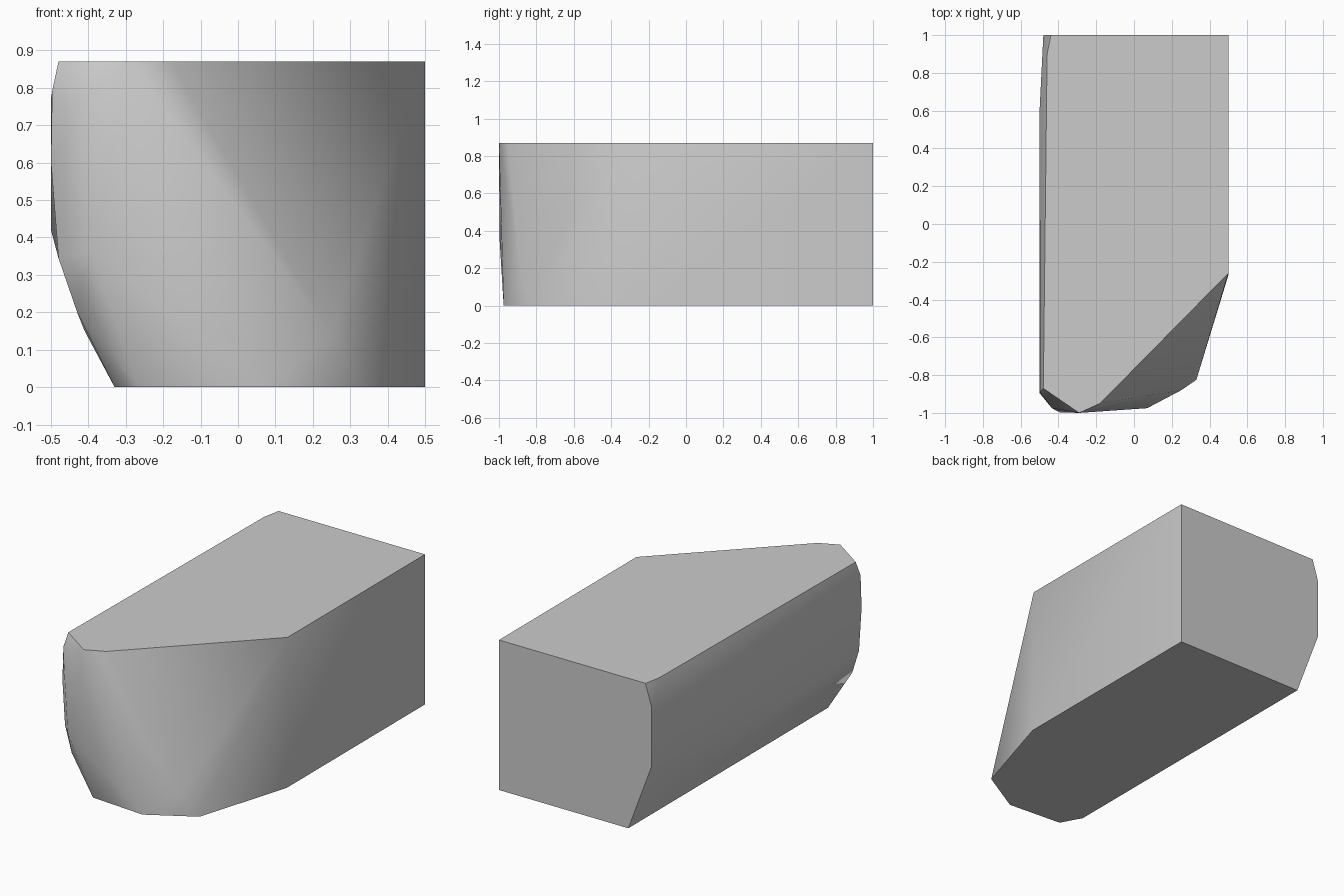
import bpy
import bmesh
import math

# Remove the default object
default = bpy.data.objects.get("Cube")
if default:
    bpy.data.objects.remove(default, do_unlink=True)

HEIGHT = 0.87
BACK = 1.0
RIGHT = 0.5


def make_material(name, rgb):
    """Plain single-colour material."""
    material = bpy.data.materials.new(name)
    material.use_nodes = True
    colour = (*rgb, 1.0)
    material.diffuse_color = colour
    material.node_tree.nodes["Principled BSDF"].inputs["Base Color"].default_value = colour
    return material


def outline(points, z):
    """Lift a flat outline to a height."""
    return [(x, y, z) for x, y in points]


def make_hull(name, points, material, smooth_angle):
    """Convex stone body wrapped around its corner points."""
    mesh = bpy.data.meshes.new(name)
    bm = bmesh.new()
    for point in points:
        bm.verts.new(point)
    result = bmesh.ops.convex_hull(bm, input=bm.verts[:])
    spare = {g for g in result["geom_interior"] + result["geom_unused"]
             if isinstance(g, bmesh.types.BMVert)}
    bmesh.ops.delete(bm, geom=list(spare), context="VERTS")
    # Merge the triangles of the flat top, base, back and side
    bmesh.ops.dissolve_limit(bm, angle_limit=math.radians(0.5),
                             verts=bm.verts[:], edges=bm.edges[:])
    bmesh.ops.recalc_face_normals(bm, faces=bm.faces[:])
    bm.to_mesh(mesh)
    bm.free()
    mesh.materials.append(material)
    body = bpy.data.objects.new(name, mesh)
    bpy.context.collection.objects.link(body)
    bpy.ops.object.select_all(action="DESELECT")
    body.select_set(True)
    bpy.context.view_layer.objects.active = body
    bpy.ops.object.shade_smooth_by_angle(angle=smooth_angle)
    return body


# Flat top and flat base outlines
top = outline([(RIGHT, BACK), (RIGHT, -.26), (-.18, -.95), (-.29, -1),
               (-.48, -.87), (-.46, .9), (-.44, BACK)], HEIGHT)
base = outline([(RIGHT, BACK), (RIGHT, -.27), (.33, -.825), (.07, -.975),
                (-.265, -.95), (-.33, -.83), (-.33, BACK)], 0)

# Chipped back end, with its bulge a little further forward
back_end = [(-.48, BACK, .74), (-.48, BACK, .4)]
bulge = [(-.5, .6, .77), (-.5, .6, .42), (-.41, .6, .15)]

# Worn corner where the left-hand flank meets the nose
flank_corner = [(-.497, -.89, .79), (-.5, -.895, .6), (-.48, -.9, .345), (-.43, -.91, .2)]
nose = [(-.435, -.975, .745), (-.395, -.997, .36), (.25, -.88, .14)]

stone = make_material("stone grey", (0.6, 0.6, 0.6))
make_hull("stone_block", top + base + back_end + bulge + flank_corner + nose,
          stone, math.radians(35))
